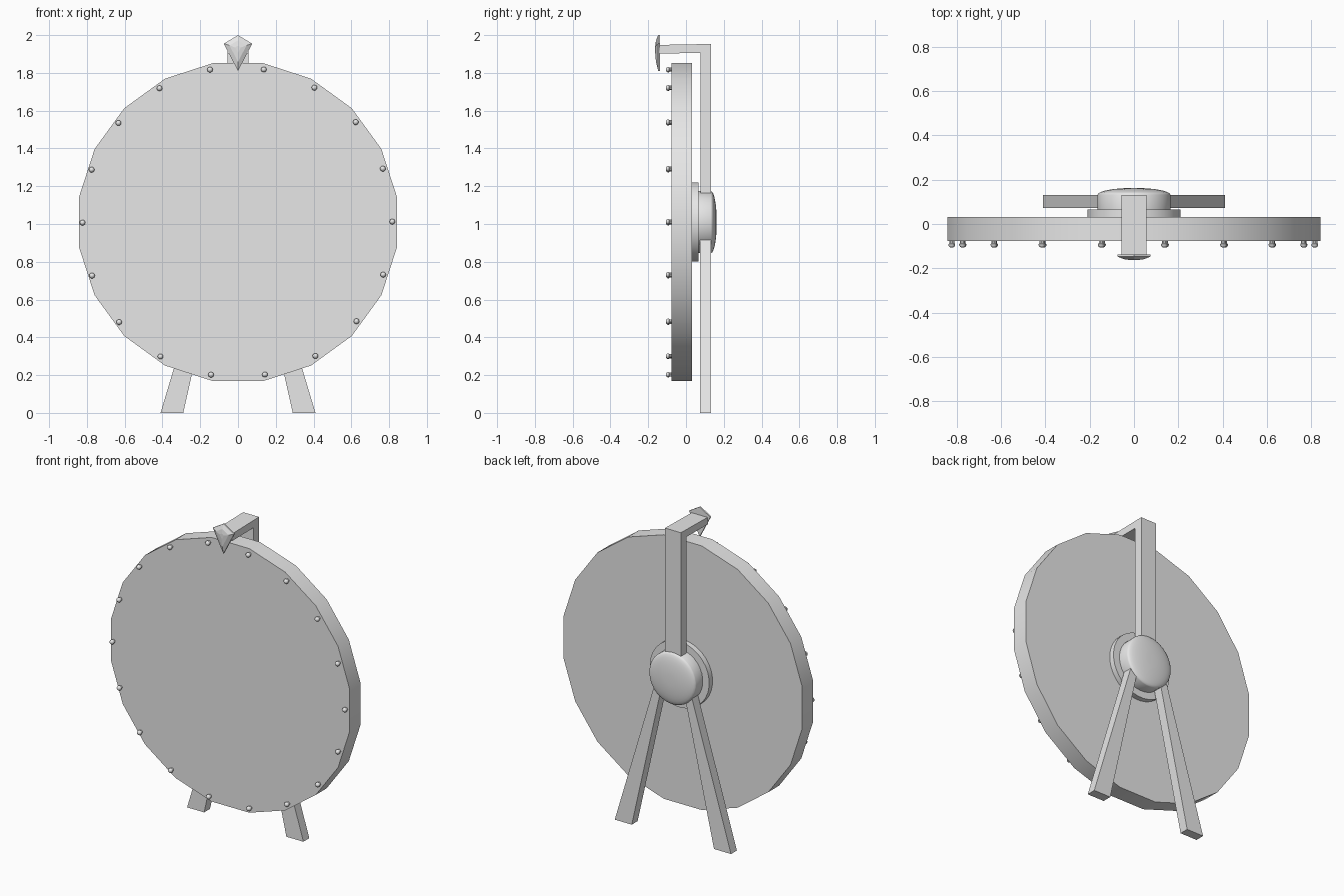
import bpy, bmesh, math

if "Cube" in bpy.data.objects:
    bpy.data.objects.remove(bpy.data.objects["Cube"])

HUB_Z = 1.01

grey = bpy.data.materials.new("light grey")
grey.diffuse_color = (0.8, 0.8, 0.8, 1)
grey.use_nodes = True
grey.node_tree.nodes["Principled BSDF"].inputs["Base Color"].default_value = grey.diffuse_color


def finish(name, bm, smooth=False):
    """Turn a bmesh into a named grey object."""
    bmesh.ops.recalc_face_normals(bm, faces=bm.faces)
    mesh = bpy.data.meshes.new(name)
    bm.to_mesh(mesh)
    bm.free()
    mesh.materials.append(grey)
    ob = bpy.data.objects.new(name, mesh)
    bpy.context.collection.objects.link(ob)
    if smooth:
        bpy.ops.object.select_all(action='DESELECT')
        ob.select_set(True)
        bpy.context.view_layer.objects.active = ob
        bpy.ops.object.shade_smooth_by_angle(angle=math.radians(35))
    return ob


def loft(name, sections, smooth=False):
    """Skin equal-length loops of points and cap both ends."""
    bm = bmesh.new()
    loops = [[bm.verts.new(p) for p in s] for s in sections]
    n = len(loops[0])
    for a, b in zip(loops, loops[1:]):
        for i in range(n):
            j = (i + 1) % n
            bm.faces.new((a[i], a[j], b[j], b[i]))
    bm.faces.new(loops[0])
    bm.faces.new(loops[-1])
    return finish(name, bm, smooth)


def ring(r, y, sides, cx=0, cz=HUB_Z):
    """Circle of points around the y axis, with a flat side on top."""
    return [(cx + r * math.sin((i + 0.5) * math.tau / sides), y,
             cz + r * math.cos((i + 0.5) * math.tau / sides)) for i in range(sides)]


def turned(name, profile, sides, cx=0, cz=HUB_Z):
    return loft(name, [ring(r, y, sides, cx, cz) for r, y in profile], True)


def prism(name, outline, y0, y1):
    """Extrude an (x, z) outline along y."""
    return loft(name, [[(x, y, z) for x, z in outline] for y in (y0, y1)])


# Wheel and the stepped hub behind it
turned("wheel_disc", [(0.852, -0.077), (0.852, 0.032)], 20)
turned("hub_plate", [(0.21, 0.03), (0.21, 0.066)], 32)
dome = [(0.165 * math.cos(t * math.pi / 16), 0.132 + 0.031 * math.sin(t * math.pi / 16))
        for t in range(8)]
turned("hub_dome", [(0.165, 0.064)] + dome, 32)

# Rounded pegs around the rim
for k in range(18):
    a = math.radians(9.8 + 20 * k)
    turned("peg", [(0.011, -0.07), (0.011, -0.088), (0.015, -0.09), (0.015, -0.097),
                   (0.011, -0.103), (0.004, -0.107)], 10,
           -0.003 + 0.82 * math.sin(a), HUB_Z + 0.82 * math.cos(a))

# Splayed legs
for s in (-1, 1):
    prism("leg", [(s * 0.29, 0), (s * 0.41, 0), (s * 0.11, 1.0), (s * 0.065, 1.0)],
          0.073, 0.132)

# Upright and overhanging arm as one bent bar
bar = [(0.132, 1.0), (0.132, 1.953), (-0.14, 1.948), (-0.14, 1.903),
       (0.077, 1.905), (0.077, 1.0)]
loft("post_and_arm", [[(x, y, z) for y, z in bar] for x in (-0.056, 0.056)])

# Faceted kite-shaped pointer
kite = [(0, 2.0), (0.075, 1.955), (0, 1.81), (-0.075, 1.955)]


def kite_loop(scale, y):
    return [(x * scale, y, 1.93 + (z - 1.93) * scale) for x, z in kite]


loft("pointer", [kite_loop(1, -0.137), kite_loop(1, -0.147),
                 kite_loop(0.6, -0.159), kite_loop(0.2, -0.163)])
